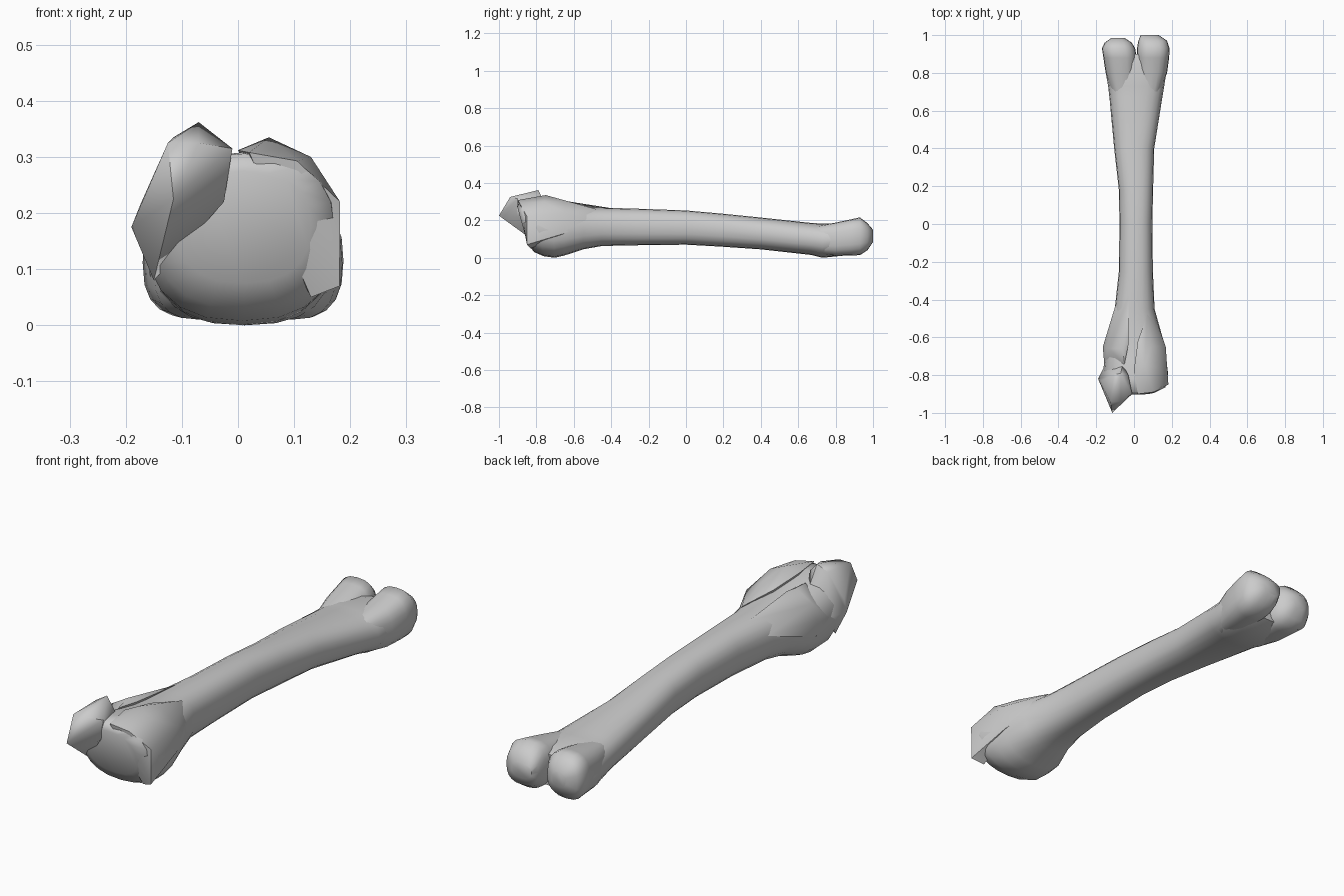
import bpy, bmesh, math

N = 20


def finish(name, bm, angle):
    bmesh.ops.recalc_face_normals(bm, faces=bm.faces)
    me = bpy.data.meshes.new(name)
    bm.to_mesh(me)
    bm.free()
    for p in me.polygons:
        p.use_smooth = True
    me.set_sharp_from_angle(angle=math.radians(angle))
    ob = bpy.data.objects.new(name, me)
    bpy.context.collection.objects.link(ob)
    return ob


def loft(name, stations, power=2.4):
    """Skin rounded sections: y, x min, x max, z min, z max, lean."""
    bm = bmesh.new()
    rings = []
    for y, x0, x1, z0, z1, lean in stations:
        ring = []
        for i in range(N):
            a = 2 * math.pi * i / N
            c, s = math.cos(a), math.sin(a)
            u = math.copysign(abs(c) ** (2 / power), c)
            v = math.copysign(abs(s) ** (2 / power), s)
            x = (x0 + x1) / 2 + u * (x1 - x0) / 2
            dz = v * (z1 - z0) / 2
            ring.append(bm.verts.new((x, y + lean * dz, (z0 + z1) / 2 + dz)))
        rings.append(ring)
    for a, b in zip(rings, rings[1:]):
        for i in range(N):
            j = (i + 1) % N
            bm.faces.new((a[i], a[j], b[j], b[i]))
    bm.faces.new(rings[0])
    bm.faces.new(rings[-1])
    return finish(name, bm, 65)


def hull(name, points):
    bm = bmesh.new()
    for p in points:
        bm.verts.new(p)
    bmesh.ops.convex_hull(bm, input=bm.verts)
    return finish(name, bm, 55)


# Shaft with the flared ball end at the front
loft("shaft_and_head", [
    (.90, -.150, .165, .030, .165, 0),
    (.85, -.158, .178, .012, .180, 0),
    (.73, -.137, .160, .000, .183, 0),
    (.67, -.130, .150, .015, .186, 0),
    (.40, -.105, .107, .045, .215, 0),
    (.18, -.080, .101, .060, .237, 0),
    (.00, -.077, .097, .070, .253, 0),
    (-.25, -.080, .100, .067, .262, 0),
    (-.45, -.102, .109, .063, .268, 0),
    (-.55, -.120, .137, .045, .270, 0),
    (-.65, -.155, .165, .012, .280, 0),
    (-.71, -.155, .170, .000, .290, -.05),
    (-.79, -.165, .180, .008, .308, -.20),
    (-.85, -.150, .172, .030, .306, -.28),
    (-.875, -.110, .130, .075, .275, -.28),
])

# Paired knuckles at the back, with a cleft between them
loft("right_condyle", [
    (.70, .030, .140, .020, .170, 0),
    (.80, .016, .175, .010, .188, 0),
    (.88, .015, .186, .012, .205, 0),
    (.93, .016, .188, .014, .216, 0),
    (.97, .023, .175, .040, .185, 0),
    (1.0, .035, .130, .085, .150, 0),
], 2.6)
loft("left_condyle", [
    (.70, -.120, .000, .020, .170, 0),
    (.80, -.150, .014, .010, .188, 0),
    (.88, -.162, .015, .012, .203, 0),
    (.93, -.170, .006, .014, .210, 0),
    (.96, -.155, -.012, .040, .182, 0),
    (.985, -.120, -.050, .085, .150, 0),
], 2.6)

# Pointed tubercle overhanging the front left
hull("left_tubercle", [
    (-.115, -1.0, .225), (-.125, -.94, .325), (-.07, -.94, .325),
    (-.07, -.79, .362), (-.115, -.80, .335), (-.19, -.82, .175),
    (-.172, -.83, .22), (-.155, -.75, .17), (-.025, -.905, .22),
    (-.01, -.90, .315), (-.03, -.80, .32), (-.06, -.74, .26),
    (-.15, -.80, .08),
])

# Rounded tubercle on the right
hull("right_tubercle", [
    (.055, -.75, .335), (.13, -.76, .30), (.168, -.65, .24),
    (.182, -.85, .22), (.105, -.89, .293), (.02, -.62, .290),
    (.07, -.48, .26), (.00, -.77, .312), (.181, -.85, .07),
    (.165, -.65, .13), (.02, -.90, .308), (.09, -.65, .300),
    (.13, -.83, .05), (.115, -.50, .19),
])

# Crest running from the shaft to the left side of the head
hull("left_crest", [
    (-.03, -.38, .262), (-.06, -.66, .306), (-.03, -.64, .290),
    (-.14, -.66, .260), (-.165, -.65, .20), (-.157, -.75, .17),
    (-.05, -.74, .295), (-.095, -.42, .20), (-.155, -.66, .12),
])
